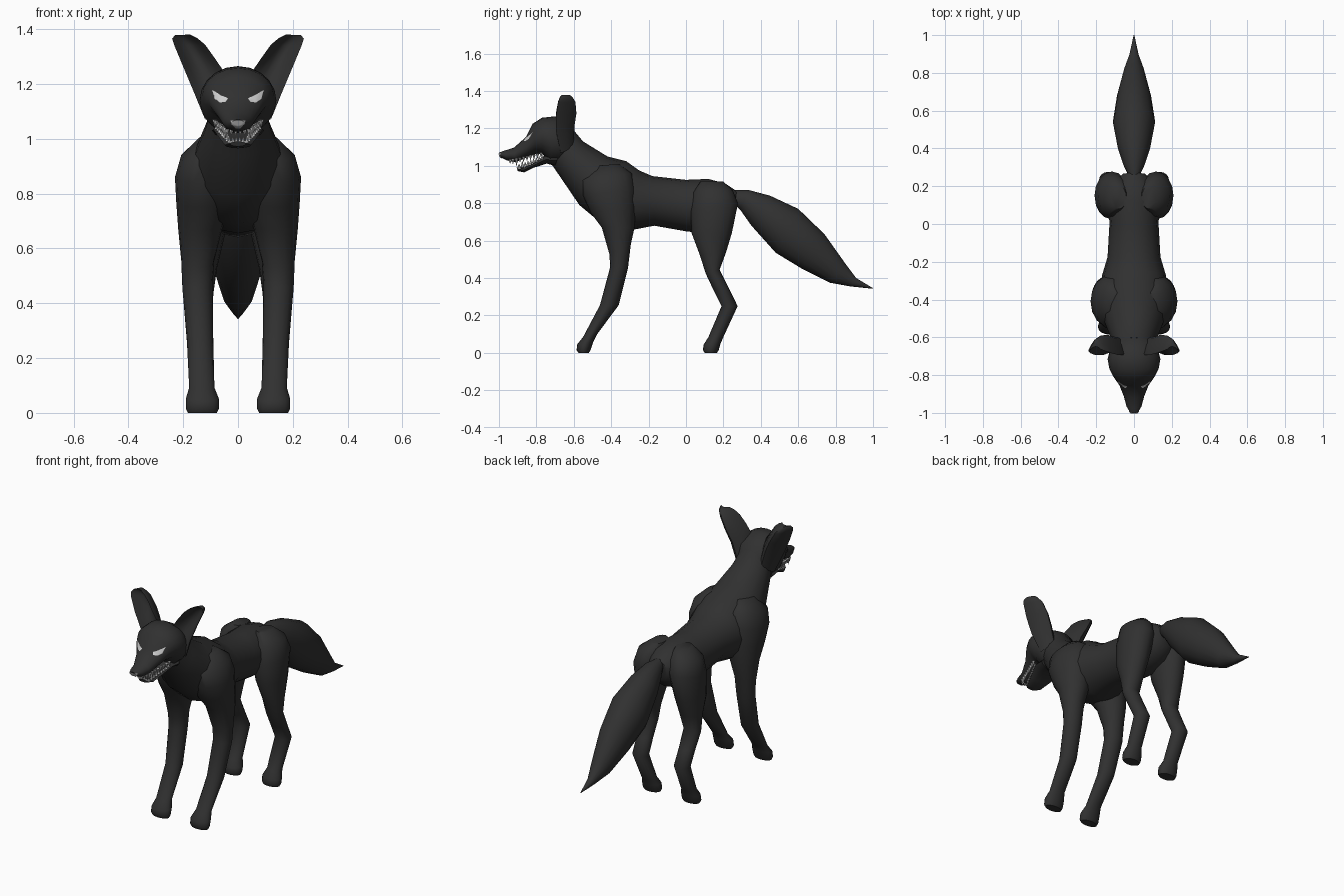
import bpy, bmesh, math
from mathutils import Vector
from mathutils.bvhtree import BVHTree


def material(name, value):
    m = bpy.data.materials.new(name)
    m.diffuse_color = (value, value, value, 1)
    return m


FUR = material("charcoal fur", 0.03)
WHITE = material("pale eye and tooth grey", 0.62)
NOSE = material("nose grey", 0.42)


def finish(name, bm, mat, mirror=False, angle=50):
    bmesh.ops.recalc_face_normals(bm, faces=bm.faces)
    me = bpy.data.meshes.new(name)
    bm.to_mesh(me)
    bm.free()
    me.materials.append(mat)
    for p in me.polygons:
        p.use_smooth = True
    me.set_sharp_from_angle(angle=math.radians(angle))
    ob = bpy.data.objects.new(name, me)
    bpy.context.collection.objects.link(ob)
    if mirror:
        ob.modifiers.new("mirror", "MIRROR").use_mirror_merge = False
    return ob


def loft(rings):
    """Skin a list of equal-length point rings, closing both ends."""
    bm = bmesh.new()
    vs = [[bm.verts.new(p) for p in r] for r in rings]
    n = len(vs[0])
    for a, b in zip(vs, vs[1:]):
        for i in range(n):
            bm.faces.new((a[i], a[(i + 1) % n], b[(i + 1) % n], b[i]))
    bm.faces.new(vs[0])
    bm.faces.new(vs[-1])
    return bm


def ovals(stations, n=16):
    """Station: (y1, z1) and (y2, z2) on the side outline, half width, centre x."""
    rings = []
    for y1, z1, y2, z2, w, *cx in stations:
        c = Vector((cx[0] if cx else 0, (y1 + y2) / 2, (z1 + z2) / 2))
        h = Vector((0, (y1 - y2) / 2, (z1 - z2) / 2))
        rings.append([c + h * math.cos(t) + Vector((w * math.sin(t), 0, 0))
                      for t in (2 * math.pi * i / n for i in range(n))])
    return rings


# Torso and neck
finish("torso_and_neck", loft(ovals([
    (-.60, 1.19, -.72, 1.01, .10), (-.55, 1.13, -.665, .93, .12),
    (-.42, 1.05, -.57, .79, .165), (-.32, 1.025, -.45, .69, .18),
    (-.25, .975, -.30, .655, .17), (-.18, .945, -.17, .68, .14),
    (0, .925, 0, .65, .13), (.12, .93, .09, .64, .135),
    (.21, .905, .20, .68, .12), (.27, .865, .26, .74, .06)])), FUR)

# Tail
finish("tail", loft(ovals([
    (.25, .87, .265, .79, .03), (.33, .872, .29, .765, .055), (.45, .84, .35, .68, .085),
    (.60, .77, .48, .535, .112), (.74, .635, .62, .45, .09),
    (.85, .48, .77, .375, .055), (.91, .40, .88, .355, .025),
    (1.0, .346, .998, .343, .002)])), FUR)

# Front legs with shoulders
finish("front_legs", loft(ovals([
    (-.48, 1.0, -.36, 1.01, .04, .10), (-.56, .92, -.29, .96, .092, .115),
    (-.55, .84, -.27, .88, .108, .122), (-.51, .75, -.27, .78, .10, .125),
    (-.45, .67, -.275, .67, .08, .138), (-.41, .53, -.295, .58, .06, .147),
    (-.405, .46, -.31, .455, .055, .148), (-.46, .255, -.36, .255, .048, .138),
    (-.55, .085, -.475, .10, .046, .132), (-.582, .045, -.495, .06, .06, .13),
    (-.585, .015, -.51, .015, .06, .13), (-.575, 0, -.52, 0, .053, .13)])), FUR, True)

# Hind legs with haunches
finish("hind_legs", loft(ovals([
    (.08, .92, .20, .915, .04, .08), (.04, .86, .25, .87, .085, .105),
    (.025, .76, .278, .80, .092, .117), (.03, .64, .245, .64, .078, .128),
    (.075, .52, .215, .54, .06, .136), (.105, .425, .18, .445, .052, .142),
    (.145, .34, .23, .345, .047, .14), (.19, .25, .276, .25, .047, .138),
    (.12, .085, .20, .085, .043, .132), (.095, .045, .185, .05, .058, .13),
    (.09, .015, .175, .015, .058, .13), (.10, 0, .165, 0, .052, .13)])), FUR, True)

# Head and muzzle
head_rings = ovals([
    (-.58, 1.15, -.66, 1.03, .09), (-.62, 1.22, -.69, 1.01, .125),
    (-.70, 1.265, -.73, 1.015, .14), (-.77, 1.257, -.765, 1.06, .13),
    (-.82, 1.225, -.80, 1.065, .108), (-.855, 1.155, -.85, 1.045, .078),
    (-.92, 1.097, -.91, 1.02, .053), (-.975, 1.08, -.955, 1.028, .04),
    (-1.0, 1.07, -.99, 1.045, .022)], 20)
head_bm = loft(head_rings)
head_tree = BVHTree.FromBMesh(head_bm)
finish("head", head_bm, FUR)

# Lower jaw
finish("lower_jaw", loft(ovals([
    (-.68, 1.06, -.70, 1.0, .095), (-.755, 1.055, -.745, 1.012, .09),
    (-.82, 1.012, -.82, .988, .066), (-.87, .99, -.865, .965, .048),
    (-.905, .99, -.90, .972, .028)], 12)), FUR)


def ear_ring(xo, zo, xi, zi, y, depth, thick, n=7):
    """Crescent section: convex at the back, hollow at the front."""
    back, front = [], []
    for i in range(n):
        t = i / (n - 1)
        x, z, s = xo + (xi - xo) * t, zo + (zi - zo) * t, math.sin(math.pi * t)
        back.append((x, y + depth * s + .004, z))
        front.append((x, y + (depth - thick) * s - .004, z))
    return back + front[::-1]


# Ears
finish("ears", loft([
    ear_ring(.12, 1.07, .04, 1.17, -.665, .06, .07),
    ear_ring(.165, 1.18, .055, 1.25, -.69, .09, .045),
    ear_ring(.203, 1.27, .082, 1.29, -.69, .10, .03),
    ear_ring(.232, 1.34, .12, 1.343, -.68, .085, .025),
    ear_ring(.24, 1.365, .15, 1.368, -.67, .06, .022),
    ear_ring(.23, 1.378, .175, 1.38, -.66, .035, .02)]), FUR, True)


def plate(name, outline, mat, mirror):
    """Flat outline in x, z laid onto the front of the head."""
    bm = bmesh.new()
    cx = sum(p[0] for p in outline) / len(outline)
    cz = sum(p[1] for p in outline) / len(outline)
    mid = bm.verts.new((cx, 0, cz))
    rim = [bm.verts.new((x, 0, z)) for x, z in outline]
    for a, b in zip(rim, rim[1:] + rim[:1]):
        bm.faces.new((mid, a, b))
    bmesh.ops.subdivide_edges(bm, edges=bm.edges[:], cuts=3, use_grid_fill=True)
    for v in bm.verts:
        hit = head_tree.ray_cast(Vector((v.co.x, -2, v.co.z)), Vector((0, 1, 0)))[0]
        v.co.y = (hit.y if hit else -.97) - .005
    finish(name, bm, mat, mirror)


# Slanted eyes and nose
plate("eyes", [(.094, 1.178), (.06, 1.158), (.036, 1.148), (.045, 1.135),
               (.065, 1.132), (.085, 1.145)], WHITE, True)
plate("nose", [(-.027, 1.066), (.027, 1.066), (.024, 1.052), (.008, 1.038),
               (-.008, 1.038), (-.024, 1.052)], NOSE, False)

# Teeth: rows of small cones, upper pointing down and lower pointing up
bm = bmesh.new()


def tooth(x, y, z, length, r=.009):
    res = bmesh.ops.create_cone(bm, segments=6, radius1=r, radius2=.001,
                                depth=abs(length), cap_ends=True)
    for v in res["verts"]:
        v.co.z *= math.copysign(1, length)
        v.co += Vector((x, y, z + length / 2))


for side in (-1, 1):
    for i in range(9):
        t = i / 8
        fang = 1.5 if i == 1 else 1
        tooth(side * (.04 + .045 * t), -.925 + .15 * t, 1.036 + .034 * t, -.026 * fang)
        tooth(side * (.032 + .046 * t), -.89 + .12 * t, .984 + .05 * t, .024 * fang)
    for x in (.008, .024):
        tooth(side * x, -.94, 1.034, -.022)
        tooth(side * x * .8, -.895, .984, .022)
finish("teeth", bm, WHITE, angle=30)
